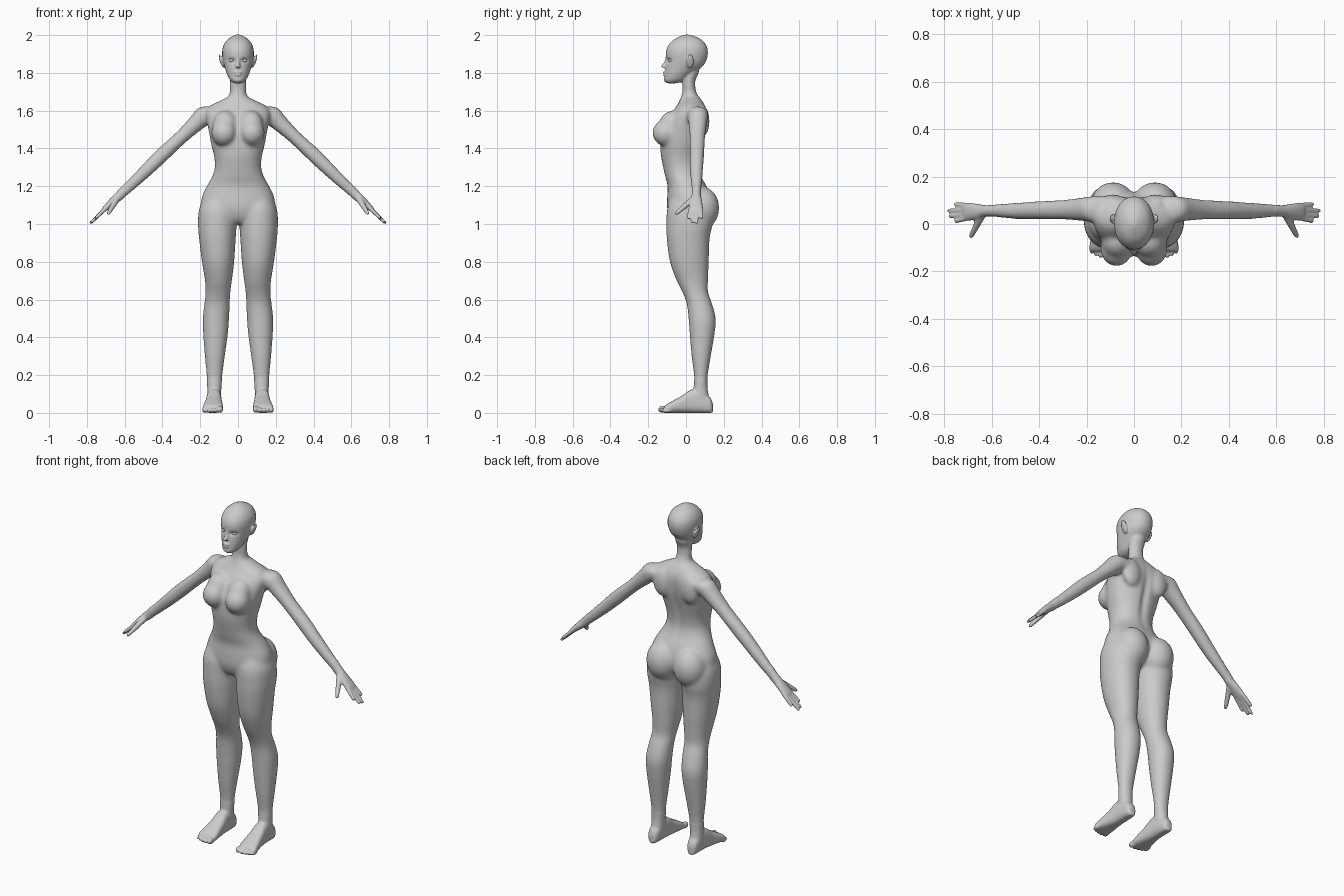
import bpy, bmesh, math
from mathutils import Vector, Matrix

X, Y, Z = Vector((1, 0, 0)), Vector((0, 1, 0)), Vector((0, 0, 1))
N = Vector((0.69, 0, 0.72))          # upward normal of the lowered arm


def resample(rows, k=4):
    """Catmull-Rom through tuples."""
    out = []
    for i in range(len(rows) - 1):
        a, b, c, d = (rows[max(0, min(len(rows) - 1, i + j))] for j in (-1, 0, 1, 2))
        for s in range(k):
            t = s / k
            out.append([0.5 * (2*q + (r-p)*t + (2*p-5*q+4*r-w)*t*t + (3*q-p-3*r+w)*t**3)
                        for p, q, r, w in zip(a, b, c, d)])
    return out + [list(rows[-1])]


def loft(bm, rows, u, v, power=2.2, n=32):
    """Rows are (x, y, z, radius along u, radius along v)."""
    rings = []
    for x, y, z, ru, rv in resample(rows):
        ring = []
        for i in range(n):
            a = 2 * math.pi * i / n
            c, s = math.cos(a), math.sin(a)
            c = math.copysign(abs(c) ** (2 / power), c)
            s = math.copysign(abs(s) ** (2 / power), s)
            ring.append(bm.verts.new(Vector((x, y, z)) + u * ru * c + v * rv * s))
        rings.append(ring)
    for a, b in zip(rings, rings[1:]):
        for i in range(n):
            j = (i + 1) % n
            bm.faces.new((a[i], a[j], b[j], b[i]))
    bm.faces.new(rings[0][::-1])
    bm.faces.new(rings[-1])


def upright(bm, rows, power=2.2):
    """Rows are (z, x inner, x outer, y front, y back)."""
    loft(bm, [((a + b) / 2, (f + k) / 2, z, (b - a) / 2, (k - f) / 2)
              for z, a, b, f, k in rows], X, Y, power)


def blob(bm, centre, radii, tilt=0, axis='X'):
    m = Matrix.Translation(centre) @ Matrix.Rotation(tilt, 4, axis) @ Matrix.Diagonal((*radii, 1))
    bmesh.ops.create_icosphere(bm, subdivisions=3, radius=1, matrix=m)


def finger(bm, a, b, r0, r1):
    a, b = Vector(a), Vector(b)
    d = (b - a).normalized()
    u = d.cross(N).normalized()
    v = u.cross(d)
    rows = [(0, r0), (0.5, (r0 + r1) / 2), (0.85, r1), (0.96, r1 * 0.75), (1, r1 * 0.3)]
    loft(bm, [(*a.lerp(b, t), r, r) for t, r in rows], u, v, 2, 16)


bm = bmesh.new()

# leg
upright(bm, [(1.16, .03, .17, -.07, .10), (1.08, .006, .206, -.10, .13), (1.0, .007, .212, -.104, .14),
             (.92, .012, .206, -.102, .125), (.8, .02, .191, -.086, .121), (.7, .032, .175, -.05, .117),
             (.64, .04, .172, -.02, .117), (.58, .043, .178, .003, .138), (.5, .047, .187, .013, .158),
             (.42, .053, .185, .019, .152), (.3, .069, .176, .029, .132), (.2, .082, .167, .042, .116),
             (.13, .088, .163, .04, .114), (.06, .092, .163, .03, .125), (.03, .10, .155, .04, .115)], 2.1)
# foot and toes
loft(bm, [((a + b) / 2, y, h / 2, (b - a) / 2, h / 2) for y, a, b, h in
          [(.142, .112, .143, .05), (.125, .098, .158, .085), (.07, .09, .164, .12), (.03, .088, .167, .125),
           (-.02, .084, .174, .092), (-.07, .079, .184, .064), (-.1, .079, .188, .047), (-.115, .085, .184, .035)]],
     X, Z, 2.7)
for x, y, r in [(.094, -.122, .018), (.119, -.122, .0135), (.14, -.118, .0125), (.16, -.111, .012), (.178, -.101, .0115)]:
    blob(bm, (x, y, r * 1.05), (r * .88, .027, r * 1.05))
# buttock, breast, shoulder blade
blob(bm, (.088, .083, 1.085), (.095, .094, .115))
blob(bm, (.074, -.105, 1.482), (.068, .074, .072))
blob(bm, (.068, -.085, 1.525), (.065, .06, .08), -.45)
blob(bm, (.09, .088, 1.545), (.06, .037, .085))
# arm and palm
loft(bm, [(.11, .06, 1.585, .055, .05), (.17, .062, 1.578, .056, .055), (.225, .062, 1.53, .049, .045),
          (.30, .06, 1.46, .042, .037), (.40, .058, 1.367, .039, .039), (.48, .055, 1.289, .036, .036),
          (.56, .056, 1.213, .03, .031), (.62, .055, 1.157, .024, .026), (.66, .052, 1.122, .033, .021),
          (.70, .052, 1.085, .038, .015), (.715, .052, 1.07, .034, .011)], Y, N, 2.1)
# fingers and thumb
for y0, y1, x1 in [(.078, .084, .757), (.061, .056, .785), (.043, .032, .78), (.027, .011, .757)]:
    finger(bm, (.69, y0, 1.092), (x1, y1, 1.092 - (x1 - .69) * .96), .0115, .0095)
finger(bm, (.642, .035, 1.13), (.69, -.058, 1.05), .017, .011)
# ear
blob(bm, (.088, .022, 1.862), (.008, .021, .04), .35, 'Y')

# mirror everything so far
dup = bmesh.ops.duplicate(bm, geom=bm.verts[:] + bm.edges[:] + bm.faces[:])['geom']
for v in dup:
    if isinstance(v, bmesh.types.BMVert):
        v.co.x *= -1

# torso
upright(bm, [(z, -r, r, f, b) for z, r, f, b in
             [(1.0, .06, -.06, .06), (1.03, .13, -.085, .10), (1.08, .19, -.10, .13), (1.14, .193, -.1, .13),
              (1.2, .166, -.097, .11), (1.25, .138, -.11, .083), (1.3, .123, -.121, .07), (1.36, .127, -.133, .076),
              (1.42, .142, -.136, .09), (1.48, .153, -.132, .105), (1.54, .165, -.108, .113),
              (1.59, .172, -.075, .113), (1.625, .15, -.05, .103), (1.65, .1, -.036, .088), (1.67, .06, -.028, .075)]])
# neck
upright(bm, [(z, -r, r, f, b) for z, r, f, b in
             [(1.62, .085, -.04, .09), (1.655, .06, -.03, .078), (1.69, .046, -.022, .06), (1.72, .043, -.018, .05),
              (1.76, .043, -.02, .05), (1.8, .045, -.015, .067), (1.84, .045, -.01, .07)]], 2)
# head
upright(bm, [(z, -r, r, f, b) for z, r, f, b in
             [(1.745, .022, -.1, -.05), (1.76, .041, -.115, -.005), (1.79, .057, -.113, .03), (1.82, .068, -.11, .072),
              (1.85, .077, -.106, .1), (1.88, .082, -.107, .112), (1.91, .084, -.107, .116), (1.94, .079, -.097, .11),
              (1.97, .062, -.073, .089), (1.99, .037, -.04, .055), (2.002, .012, -.01, .02)]], 2.1)
# nose, lips, chin
loft(bm, [(0, -.1, 1.878, .008, .01), (0, -.108, 1.855, .008, .011), (0, -.117, 1.836, .012, .016),
          (0, -.117, 1.828, .012, .013)], X, Y, 2, 16)
blob(bm, (0, -.112, 1.802), (.022, .012, .006))
blob(bm, (0, -.111, 1.79), (.019, .012, .006))
blob(bm, (0, -.102, 1.763), (.022, .015, .014))

bmesh.ops.recalc_face_normals(bm, faces=bm.faces[:])
mesh = bpy.data.meshes.new("body")
bm.to_mesh(mesh)
bm.free()
body = bpy.data.objects.new("body", mesh)
bpy.context.collection.objects.link(body)

# fuse the parts into one skin
mod = body.modifiers.new("fuse", 'REMESH')
mod.mode = 'VOXEL'
mod.voxel_size = 0.0052
fused = bpy.data.meshes.new_from_object(body.evaluated_get(bpy.context.evaluated_depsgraph_get()))
body.modifiers.clear()
body.data = fused

# blend the joins, more on the large forms than on head, hands and feet
bm = bmesh.new()
bm.from_mesh(fused)
large = [v for v in bm.verts if .17 < v.co.z < 1.72 and abs(v.co.x) < .6]
for verts, times in ((large, 28), (bm.verts[:], 3)):
    for _ in range(times):
        bmesh.ops.smooth_vert(bm, verts=verts, factor=.5, use_axis_x=True, use_axis_y=True, use_axis_z=True)
# eye sockets, mouth line and spine groove
dents = [((s * .034, -.1, 1.866), (.02, .05, .011), .013) for s in (1, -1)]
dents += [((0, -.12, 1.796), (.02, .03, .003), .005), ((0, .1, 1.42), (.022, .06, .15), -.012)]
for v in bm.verts:
    for c, r, depth in dents:
        q = sum(((v.co[i] - c[i]) / r[i]) ** 2 for i in range(3))
        if q < 9:
            v.co.y += depth * math.exp(-q)
    v.co.z = max(v.co.z, 0)
bm.to_mesh(fused)
bm.free()
fused.shade_smooth()

# eyes
bm = bmesh.new()
for s in (1, -1):
    blob(bm, (s * .034, -.082, 1.865), (.015, .012, .009))
eyes = bpy.data.objects.new("eyes", bpy.data.meshes.new("eyes"))
bm.to_mesh(eyes.data)
bm.free()
eyes.data.shade_smooth()
bpy.context.collection.objects.link(eyes)
